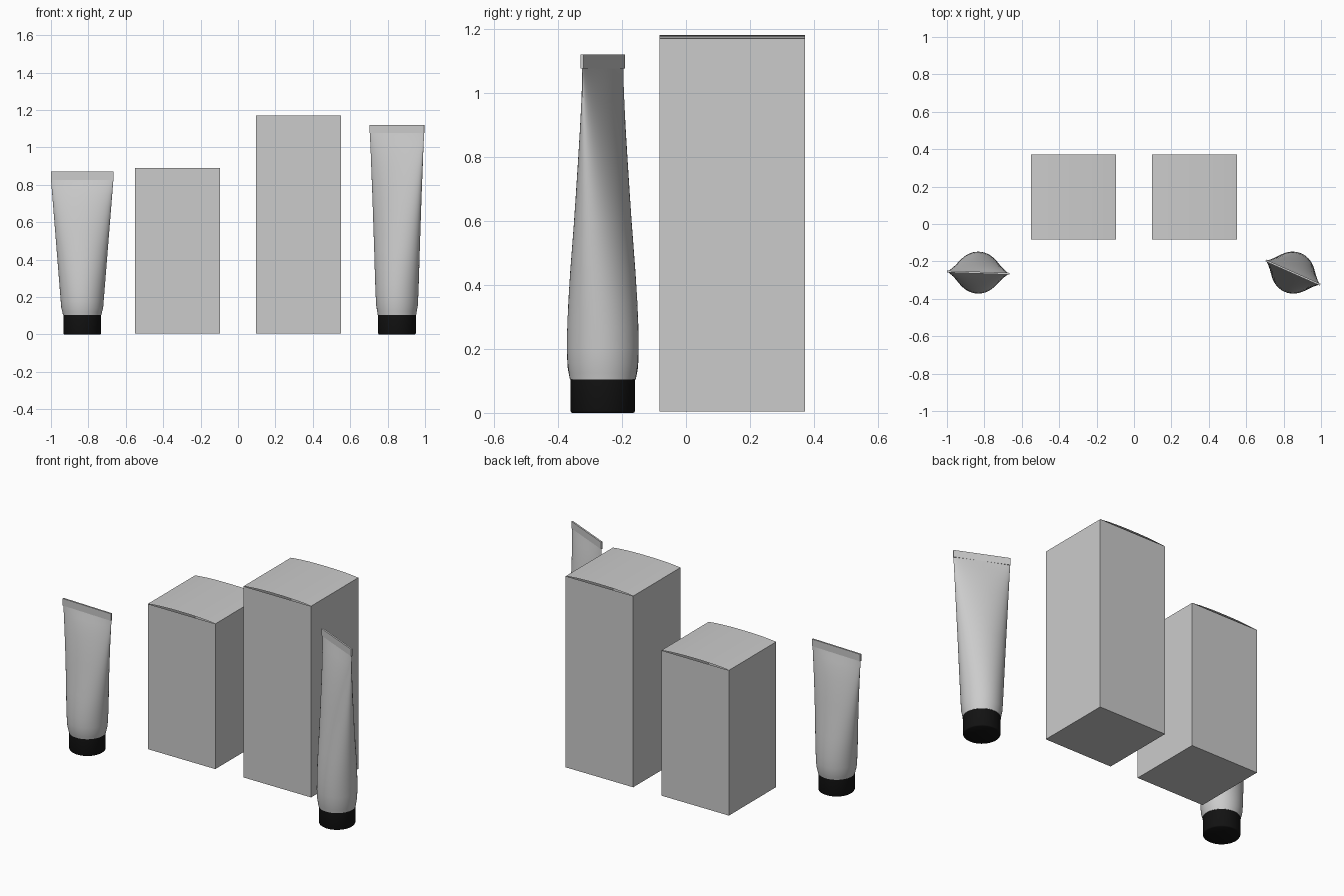
import bpy, bmesh, math
from mathutils import Matrix

if "Cube" in bpy.data.objects:
    bpy.data.objects.remove(bpy.data.objects["Cube"])

SEG = 48


def make_object(name, bm, smooth=False):
    bmesh.ops.recalc_face_normals(bm, faces=bm.faces[:])
    mesh = bpy.data.meshes.new(name)
    bm.to_mesh(mesh)
    bm.free()
    ob = bpy.data.objects.new(name, mesh)
    bpy.context.collection.objects.link(ob)
    if smooth:
        bpy.ops.object.select_all(action='DESELECT')
        ob.select_set(True)
        bpy.context.view_layer.objects.active = ob
        bpy.ops.object.shade_smooth_by_angle(angle=math.radians(35))
    return ob


def loft(rows):
    # elliptical rings (z, half width, half depth) bridged into a closed skin
    bm = bmesh.new()
    rings = []
    for z, a, b in rows:
        rings.append([bm.verts.new((a * math.cos(2 * math.pi * i / SEG),
                                    b * math.sin(2 * math.pi * i / SEG), z))
                      for i in range(SEG)])
    for lo, hi in zip(rings, rings[1:]):
        for i in range(SEG):
            j = (i + 1) % SEG
            bm.faces.new((lo[i], lo[j], hi[j], hi[i]))
    bm.faces.new(rings[0])
    bm.faces.new(rings[-1])
    return bm


def box(bm, x, y, z0, z1, hx, hy):
    bmesh.ops.create_cube(bm, size=1, matrix=Matrix.Translation((x, y, (z0 + z1) / 2))
                          @ Matrix.Diagonal((2 * hx, 2 * hy, z1 - z0, 1)))


black = bpy.data.materials.new("black_plastic")
black.diffuse_color = (0.006, 0.006, 0.006, 1)
black.use_nodes = True
black.node_tree.nodes["Principled BSDF"].inputs["Base Color"].default_value = black.diffuse_color

# depth of the tube along its height (fraction, half depth)
DEPTH = [(0, .103), (.02, .106), (.05, .110), (.1, .112), (.17, .110), (.25, .105),
         (.35, .096), (.5, .079), (.6, .068), (.7, .056), (.8, .042), (.88, .029),
         (.94, .017), (.98, .008), (1, .004)]


def tube(side, x, y, height, half, angle):
    z0, z1 = 0.105, height - 0.04
    rows = []
    for t, d in DEPTH:
        a = .109 + (half - .109) * t
        if t < .05:
            a = .103 + (a - .103) * t / .05
        rows.append((z0 + (z1 - z0) * t, a, d))
    # squeezed body
    body = make_object(side + "_tube_body", loft(rows), True)
    # flat sealed end
    bm = bmesh.new()
    box(bm, 0, 0, z1 - .003, height, half, .005)
    seal = make_object(side + "_tube_seal", bm)
    # round cap
    r = .101
    cap = make_object(side + "_tube_cap", loft(
        [(0, r - .005, r - .005), (.002, r - .002, r - .002), (.006, r, r),
         (.107, r, r), (.11, r - .003, r - .003)]), True)
    cap.data.materials.append(black)
    for ob in (body, seal, cap):
        ob.location = (x, y, 0)
        ob.rotation_euler.z = math.radians(angle)


def carton(name, x, z_wall):
    y, h = .145, .2275
    # open carton walls and base
    bm = bmesh.new()
    box(bm, x, y, .005, z_wall, h, h)
    top = max(bm.faces, key=lambda f: f.calc_center_median().z)
    bmesh.ops.delete(bm, geom=[top], context='FACES_ONLY')
    make_object(name + "_walls", bm)
    # slightly bowed lid leaving a slit at front and back
    bm = bmesh.new()
    prev = None
    for i in range(17):
        u = -1 + i / 8
        z = z_wall + .011 * (1 - abs(u) ** 2.5)
        cur = [bm.verts.new((x + u * h, y + s * h, z)) for s in (-1, 1)]
        if prev:
            bm.faces.new((prev[0], cur[0], cur[1], prev[1]))
        prev = cur
    lid = make_object(name + "_lid", bm, True)
    if lid.data.polygons[8].normal.z < 0:
        lid.data.flip_normals()


carton("short_carton", -.3225, .89)
carton("tall_carton", .3225, 1.17)
tube("left", -.833, -.26, .87, .167, -2)
tube("right", .85, -.26, 1.12, .159, -24)
